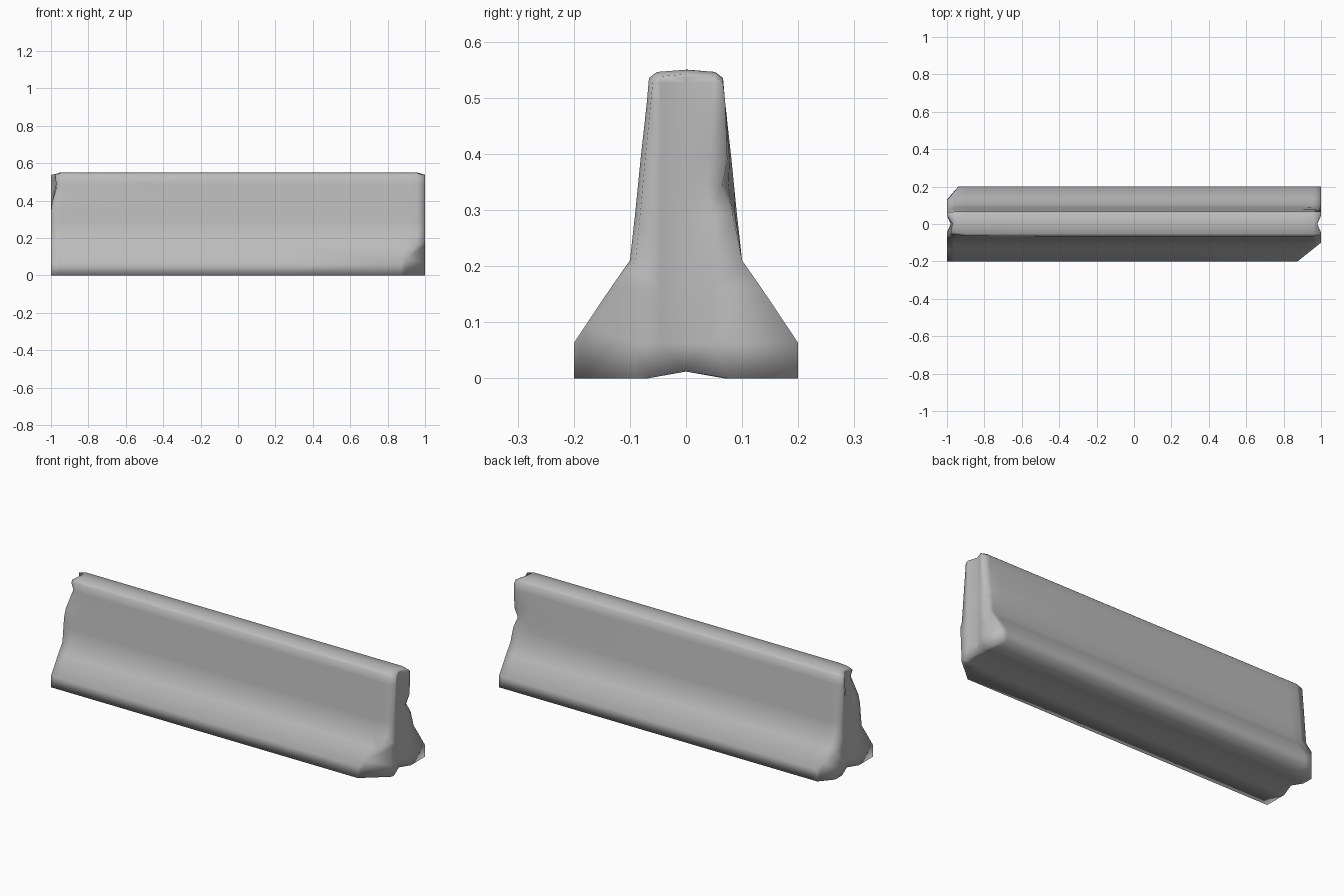
import bpy, bmesh
from mathutils import Vector

cube = bpy.data.objects.get("Cube")
if cube:
    bpy.data.objects.remove(cube, do_unlink=True)

concrete = bpy.data.materials.new("grey_concrete")
concrete.use_nodes = True
colour = (0.5, 0.5, 0.5, 1)
concrete.diffuse_color = colour
concrete.node_tree.nodes["Principled BSDF"].inputs["Base Color"].default_value = colour

# Half profile (y, z), from the crown down to the foot and under it
CROWN, KEEL = 0.55, 0.012
half = [(0.052, 0.546), (0.066, 0.535), (0.07, 0.49), (0.081, 0.39), (0.086, 0.34),
        (0.091, 0.29), (0.1, 0.21), (0.135, 0.16), (0.2, 0.063), (0.2, 0), (0.075, 0)]
profile = ([(0, CROWN)] + half + [(0, KEEL)]
           + [(-y, z) for y, z in reversed(half)])
stations = [-1, -0.96, -0.9, -0.3, 0.3, 0.9, 0.96, 1]

bm = bmesh.new()


def section(x):
    """One ring; two opposite end corners are worn slightly inward."""
    ring = []
    for y, z in profile:
        if abs(x) == 1:
            if x * y < 0:
                y *= 0.9
            if z > 0.5:
                z -= 0.008
        ring.append(bm.verts.new((x, y, z)))
    return ring


# Long body
rings = [section(x) for x in stations]
n = len(profile)
for a, b in zip(rings, rings[1:]):
    for i in range(n):
        j = (i + 1) % n
        bm.faces.new((a[i], a[j], b[j], b[i]))


# Ends with a shallow upright groove
def end_cap(ring, x):
    m = len(half)
    inner = x - 0.02 * x
    top, bottom = ring[0], ring[m + 1]
    top.co.x = bottom.co.x = inner
    rows = range(1, m - 1)
    centre = [top] + [bm.verts.new((inner, 0, ring[i].co.z)) for i in rows] + [bottom]
    for s in (1, -1):
        side = [ring[s * i] for i in range(1, m + 1)]
        lip = [side[0]] + [bm.verts.new((x, s * 0.045, v.co.z)) for v in side[1:-2]] + [side[-1]]
        bm.faces.new((centre[0], side[0], centre[1]))
        bm.faces.new((side[0], side[1], lip[1]))
        bm.faces.new((side[0], lip[1], centre[2], centre[1]))
        for k in range(1, m - 3):
            bm.faces.new((side[k], side[k + 1], lip[k + 1], lip[k]))
            bm.faces.new((lip[k], lip[k + 1], centre[k + 2 if k + 2 < m - 1 else m - 2], centre[k + 1]))
        bm.faces.new((lip[m - 3], side[-1], bottom, centre[m - 2]))
        bm.faces.new((side[m - 3], side[m - 2], side[-1], lip[m - 3]))


end_cap(rings[0], -1)
end_cap(rings[-1], 1)


# Small dents on the upright end edges
def dent(centre, radius, push):
    for v in bm.verts:
        d = (v.co - Vector(centre)).length
        if d < radius:
            v.co += Vector(push) * (1 - d / radius)


dent((1, 0.086, 0.34), 0.075, (-0.02, -0.022, 0))
dent((-1, -0.07, 0.49), 0.12, (0.035, 0.015, 0))


# Broken-off foot corners
def chip(point, normal):
    cut = bmesh.ops.bisect_plane(bm, geom=bm.verts[:] + bm.edges[:] + bm.faces[:],
                                 plane_co=point, plane_no=normal, clear_outer=True)
    edges = [e for e in cut["geom_cut"] if isinstance(e, bmesh.types.BMEdge)]
    bmesh.ops.holes_fill(bm, edges=edges, sides=0)


chip((0.87, -0.2, 0), (1, -1.18, -0.06))
chip((-0.94, 0.2, 0), (-1, 0.86, 0.02))

bmesh.ops.remove_doubles(bm, verts=bm.verts[:], dist=0.0005)
bmesh.ops.recalc_face_normals(bm, faces=bm.faces[:])
for f in bm.faces:
    f.smooth = True

mesh = bpy.data.meshes.new("road_barrier")
bm.to_mesh(mesh)
bm.free()
mesh.materials.append(concrete)
barrier = bpy.data.objects.new("road_barrier", mesh)
bpy.context.collection.objects.link(barrier)
